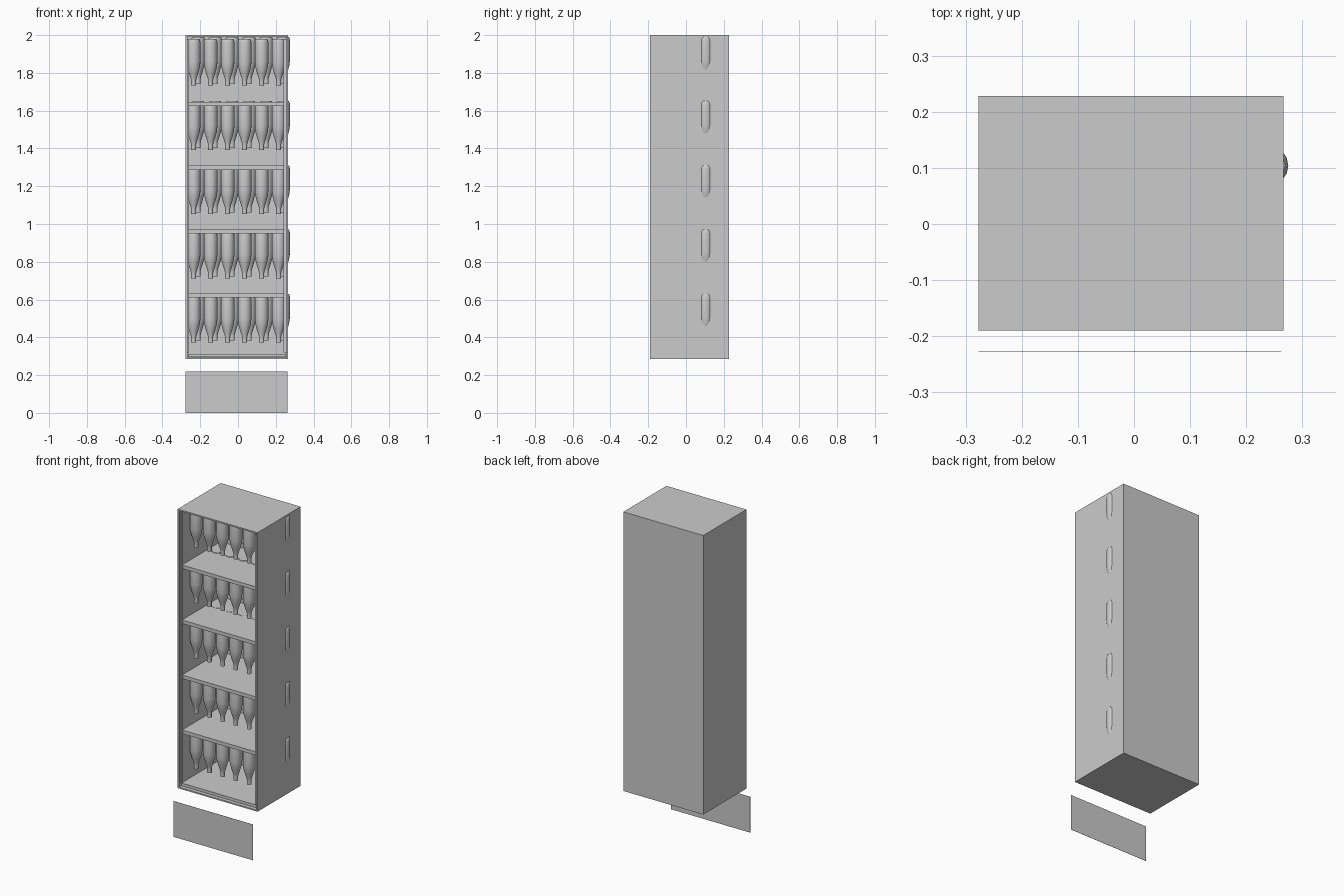
import bpy, bmesh, math
from mathutils import Matrix

cube = bpy.data.objects.get("Cube")
if cube:
    bpy.data.objects.remove(cube, do_unlink=True)

grey = bpy.data.materials.new("light_grey")
grey.use_nodes = True
grey.diffuse_color = (0.6, 0.6, 0.6, 1)
grey.node_tree.nodes["Principled BSDF"].inputs["Base Color"].default_value = (0.6, 0.6, 0.6, 1)


def finish(name, bm, smooth=False):
    mesh = bpy.data.meshes.new(name)
    bm.to_mesh(mesh)
    bm.free()
    mesh.materials.append(grey)
    if smooth:
        mesh.shade_smooth()
        mesh.set_sharp_from_angle(angle=math.radians(40))
    obj = bpy.data.objects.new(name, mesh)
    bpy.context.collection.objects.link(obj)
    return obj


def box(name, x0, x1, y0, y1, z0, z1):
    bm = bmesh.new()
    size = Matrix.Diagonal((x1 - x0, y1 - y0, z1 - z0, 1))
    place = Matrix.Translation(((x0 + x1) / 2, (y0 + y1) / 2, (z0 + z1) / 2))
    bmesh.ops.create_cube(bm, size=1, matrix=place @ size)
    return finish(name, bm)


LEFT, RIGHT, FRONT, BACK, BOTTOM, TOP = -0.277, 0.266, -0.19, 0.228, 0.285, 2.0
WALL = 0.012
PITCH = 0.34

# Cabinet: a box whose front face is inset and pushed back
cabinet = box("cabinet", LEFT, RIGHT, FRONT, BACK, BOTTOM, TOP)
bm = bmesh.new()
bm.from_mesh(cabinet.data)
face = min(bm.faces, key=lambda f: f.calc_center_median().y)
bmesh.ops.inset_region(bm, faces=[face], thickness=WALL)
cavity = bmesh.ops.extrude_face_region(bm, geom=[face])["geom"]
bmesh.ops.translate(bm, vec=(0, BACK - FRONT - WALL, 0),
                    verts=[v for v in cavity if isinstance(v, bmesh.types.BMVert)])
if face.is_valid:
    bmesh.ops.delete(bm, geom=[face], context="FACES_ONLY")
bm.to_mesh(cabinet.data)
bm.free()

# Shelves, floor and slim side strips
for i in range(4):
    z = 1.625 - i * 0.338
    box(f"shelf_{i + 1}", LEFT + 0.002, RIGHT - 0.004, -0.16, BACK - 0.005, z, z + 0.022)
box("floor_panel", LEFT + WALL, RIGHT - WALL, -0.17, BACK - 0.005, BOTTOM + 0.01, 0.312)
box("strip_right", LEFT + 0.01, LEFT + 0.017, -0.18, -0.165, 0.32, 1.98)
box("strip_left", RIGHT - 0.024, RIGHT - 0.01, -0.18, -0.165, 0.32, 1.98)

# Loose flat panel in front of and below the cabinet
box("lower_panel", LEFT, 0.262, -0.2285, -0.2275, 0, 0.22)

# Bottles hang neck down: radius and drop below the base
PROFILE = [(0, 0), (0.03, 0), (0.034, 0.006), (0.036, 0.02), (0.036, 0.125),
           (0.033, 0.15), (0.025, 0.18), (0.016, 0.207), (0.013, 0.22),
           (0.013, 0.248), (0, 0.248)]


def add_bottle(bm, x, y, z):
    verts = [bm.verts.new((x + r, y, z - d)) for r, d in PROFILE]
    edges = [bm.edges.new(pair) for pair in zip(verts, verts[1:])]
    bmesh.ops.spin(bm, geom=verts + edges, cent=(x, y, z), axis=(0, 0, 1),
                   angle=math.tau, steps=16, use_merge=False)


for level in range(5):
    for row, (x, y, z) in {"front": (-0.235, -0.07, 1.98), "back": (-0.211, 0.104, 1.99)}.items():
        bm = bmesh.new()
        for column in range(6):
            add_bottle(bm, x + 0.09 * column, y, z - PITCH * level)
        bmesh.ops.remove_doubles(bm, verts=bm.verts, dist=0.0005)
        bmesh.ops.recalc_face_normals(bm, faces=bm.faces)
        finish(f"bottles_{row}_{level + 1}", bm, smooth=True)
